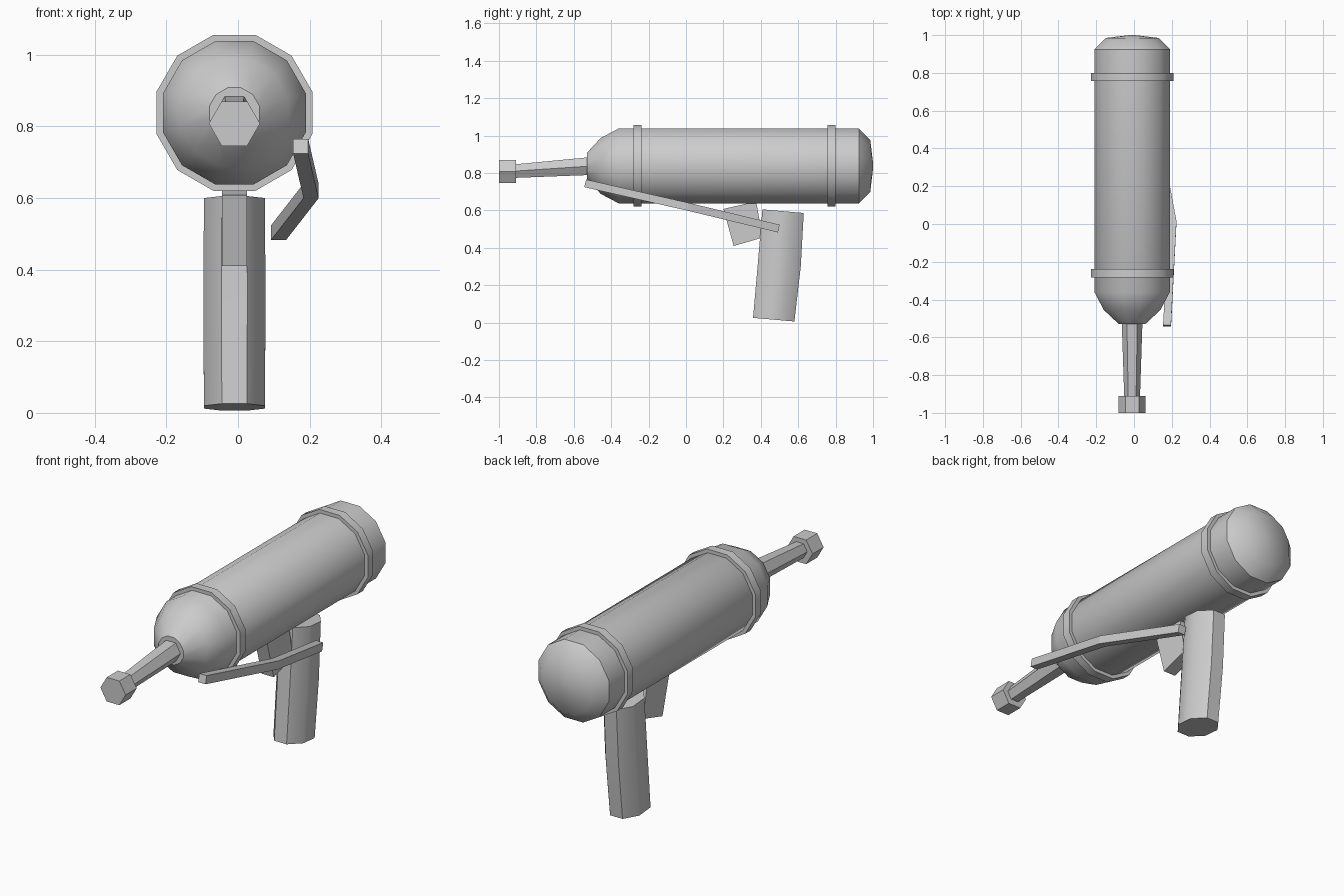
import bpy, bmesh, math
from mathutils import Vector

if "Cube" in bpy.data.objects:
    bpy.data.objects.remove(bpy.data.objects["Cube"])

CX, CZ = -0.01, 0.838   # barrel axis


def finish(name, rings, angle):
    """Skin a list of equal-length vertex rings, cap both ends."""
    bm = bmesh.new()
    loops = [[bm.verts.new(p) for p in ring] for ring in rings]
    n = len(loops[0])
    for a, b in zip(loops, loops[1:]):
        for i in range(n):
            j = (i + 1) % n
            bm.faces.new((a[i], a[j], b[j], b[i]))
    bm.faces.new(loops[0])
    bm.faces.new(loops[-1])
    bmesh.ops.recalc_face_normals(bm, faces=bm.faces)
    mesh = bpy.data.meshes.new(name)
    bm.to_mesh(mesh)
    bm.free()
    obj = bpy.data.objects.new(name, mesh)
    bpy.context.collection.objects.link(obj)
    bpy.ops.object.select_all(action='DESELECT')
    obj.select_set(True)
    bpy.context.view_layer.objects.active = obj
    bpy.ops.object.shade_smooth_by_angle(angle=math.radians(angle))
    return obj


def tube(name, sides, profile, angle=40):
    """Prism along y, flats on top and bottom. profile: (y, centre z, apothem)."""
    rings = []
    for y, z, ap in profile:
        r = ap / math.cos(math.pi / sides)
        turns = [math.pi / 2 + (i + 0.5) * math.tau / sides for i in range(sides)]
        rings.append([(CX + r * math.cos(t), y, z + r * math.sin(t)) for t in turns])
    return finish(name, rings, angle)


# Barrel with faceted nose and bevelled rear cap
barrel = [(-0.53, 0.07), (-0.455, 0.15), (-0.36, 0.2), (0.925, 0.2),
          (0.985, 0.14), (1.0, 0.015)]
tube("barrel", 12, [(y, CZ, r) for y, r in barrel])

# Barrel bands
for name, y in (("front_band", -0.26), ("rear_band", 0.778)):
    tube(name, 12, [(y - 0.022, CZ, 0.218), (y + 0.022, CZ, 0.218)])

# Nozzle rod and hexagonal tip
tube("nozzle_rod", 6, [(-0.92, 0.81, 0.036), (-0.50, 0.838, 0.048)])
tube("nozzle_tip", 6, [(-1.0, 0.808, 0.062), (-0.91, 0.808, 0.062)])

# Leaning octagonal grip, slightly fuller in the middle
tilt = math.radians(5)
grip = []
for y, z, hx, hy in ((0.469, 0.016, 0.085, 0.111), (0.499, 0.31, 0.087, 0.115),
                     (0.519, 0.596, 0.085, 0.111)):
    ring = []
    for i in range(8):
        t = (i + 0.5) * math.tau / 8
        u = math.cos(t) / math.cos(math.pi / 8)
        v = hy * math.sin(t) / math.cos(math.pi / 8)
        ring.append((CX + hx * u, y + v * math.cos(tilt), z - v * math.sin(tilt)))
    grip.append(ring)
finish("grip", grip, 50)

# Trigger block
side = [(0.20, 0.608), (0.375, 0.648), (0.41, 0.455), (0.255, 0.41)]
finish("trigger", [[(x, y, z) for y, z in side] for x in (CX - 0.035, CX + 0.035)], 20)

# Bent side lever
up = Vector((0, 0.225, 0.974)) * 0.021
across = Vector((0.021, 0, 0))
lever = []
for p in ((0.175, -0.539, 0.745), (0.204, 0.01, 0.62), (0.113, 0.496, 0.503)):
    c = Vector(p)
    lever.append([c - across - up, c + across - up, c + across + up, c - across + up])
finish("side_lever", lever, 5)
